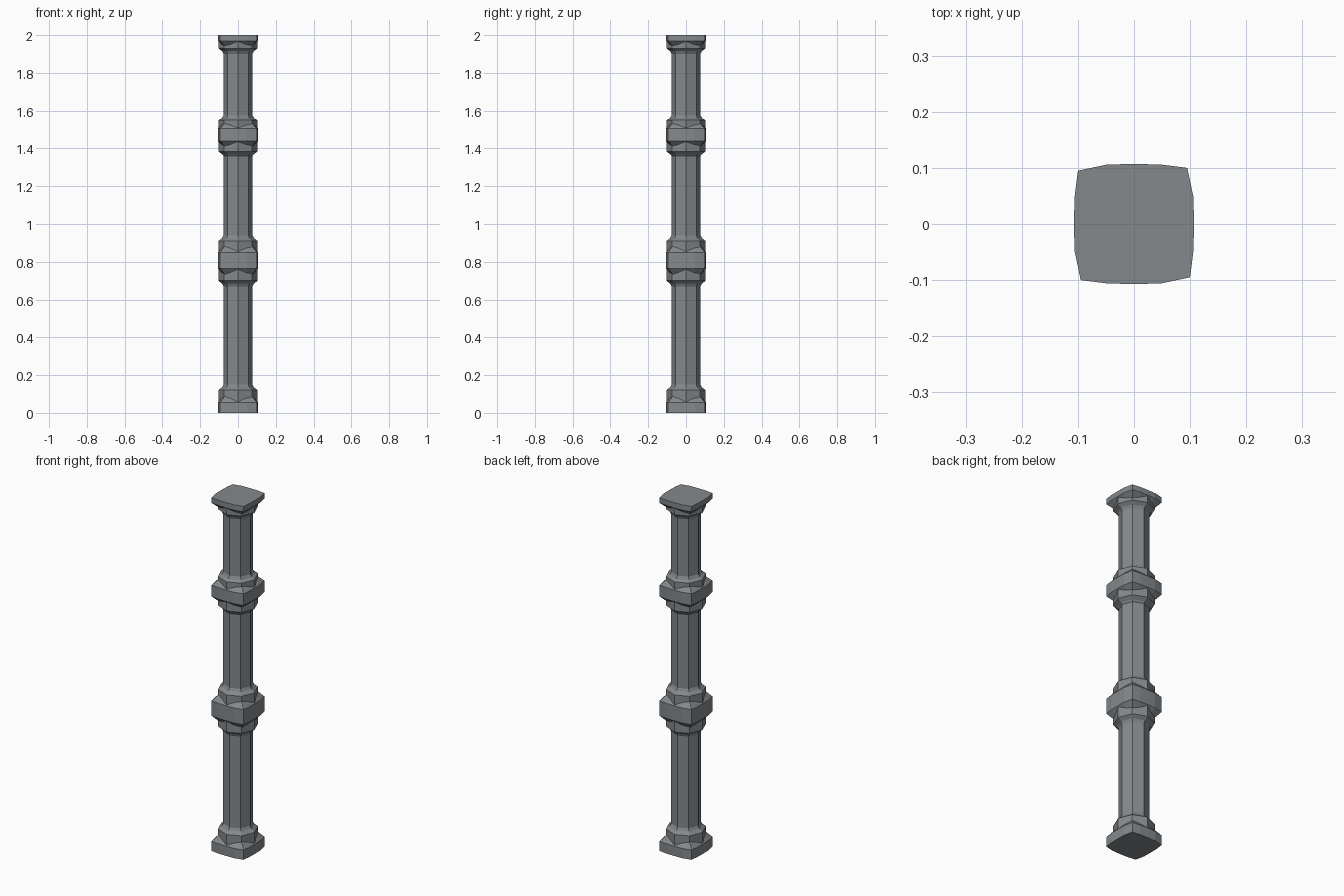
import bpy, bmesh, math

if "Cube" in bpy.data.objects:
    bpy.data.objects.remove(bpy.data.objects["Cube"])

stone = bpy.data.materials.new("grey stone")
stone.diffuse_color = (0.23, 0.25, 0.265, 1)
stone.use_nodes = True
stone.node_tree.nodes["Principled BSDF"].inputs["Base Color"].default_value = stone.diffuse_color


def loft(name, rings):
    """Skin a stack of equal-length rings and cap both ends."""
    bm = bmesh.new()
    loops = [[bm.verts.new(p) for p in r] for r in rings]
    n = len(loops[0])
    for a, b in zip(loops, loops[1:]):
        for i in range(n):
            j = (i + 1) % n
            bm.faces.new((a[i], a[j], b[j], b[i]))
    bm.faces.new(loops[0][::-1])
    bm.faces.new(loops[-1])
    me = bpy.data.meshes.new(name)
    bm.to_mesh(me)
    bm.free()
    me.materials.append(stone)
    ob = bpy.data.objects.new(name, me)
    bpy.context.collection.objects.link(ob)


def octagon(r, z):
    return [(r * math.cos(i * math.pi / 4), r * math.sin(i * math.pi / 4), z) for i in range(8)]


# bulging square outline: one side, rotated four times
SIDE = [(0.1, -0.095), (0.106, -0.048), (0.107, 0), (0.106, 0.048)]


def cushion(s, z):
    pts = []
    for q in range(4):
        c, d = round(math.cos(q * math.pi / 2)), round(math.sin(q * math.pi / 2))
        pts += [((x * c - y * d) * s, (x * d + y * c) * s, z) for x, y in SIDE]
    return pts


# octagonal shaft with wider rings
S, R = 0.077, 0.104
profile = [(R, 0.01), (R, 0.12), (0.085, 0.135), (S, 0.15),
           (S, 0.67), (0.085, 0.685), (R, 0.70), (R, 0.91), (0.085, 0.925), (S, 0.94),
           (S, 1.36), (0.085, 1.37), (R, 1.385), (R, 1.55), (0.085, 1.56), (S, 1.575),
           (S, 1.90), (0.085, 1.915), (R, 1.93), (R, 1.99)]
loft("shaft", [octagon(r, z) for r, z in profile])

# square blocks with sloped shoulders
loft("base_block", [cushion(1, 0), cushion(1, 0.055), cushion(0.72, 0.09)])
loft("lower_collar_block", [cushion(0.72, 0.73), cushion(1, 0.765), cushion(1, 0.85), cushion(0.72, 0.885)])
loft("upper_collar_block", [cushion(0.72, 1.41), cushion(1, 1.44), cushion(1, 1.505), cushion(0.72, 1.535)])
loft("top_block", [cushion(0.72, 1.94), cushion(1, 1.97), cushion(1, 2.0)])
